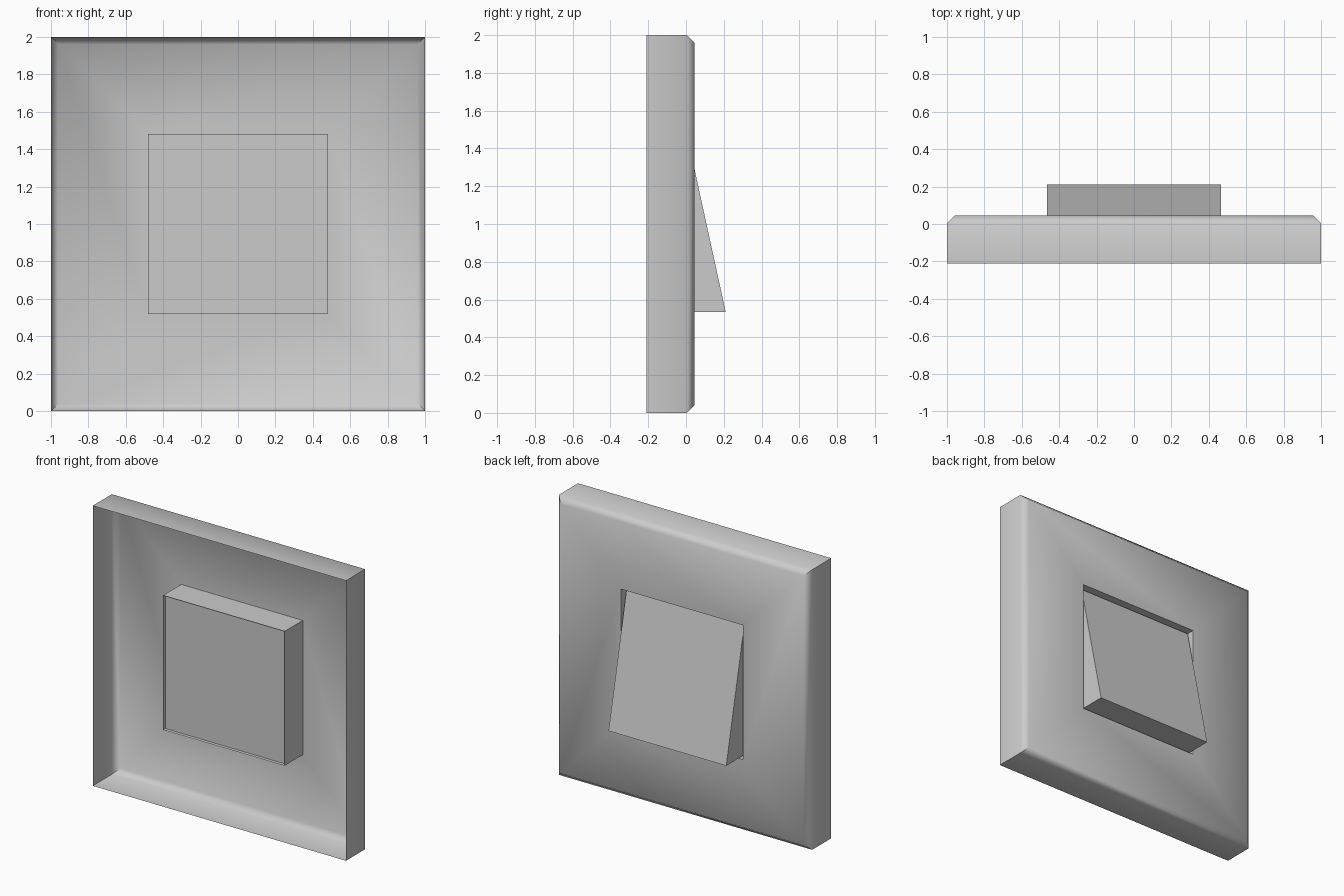
import bpy, bmesh, math

if "Cube" in bpy.data.objects:
    bpy.data.objects.remove(bpy.data.objects["Cube"])


def square(half_x, half_z, y):
    return [(-half_x, y, 1 - half_z), (half_x, y, 1 - half_z),
            (half_x, y, 1 + half_z), (-half_x, y, 1 + half_z)]


def make_shell(name, rings, cap_last=False, cap_first=False, smooth=0):
    """Thin shell lofted through four-cornered rings."""
    bm = bmesh.new()
    loops = [[bm.verts.new(p) for p in ring] for ring in rings]
    for a, b in zip(loops, loops[1:]):
        for i in range(4):
            j = (i + 1) % 4
            bm.faces.new((a[i], b[i], b[j], a[j]))
    if cap_last:
        bm.faces.new(loops[-1])
    if cap_first:
        bm.faces.new(loops[0])
    bmesh.ops.recalc_face_normals(bm, faces=bm.faces)
    mesh = bpy.data.meshes.new(name)
    bm.to_mesh(mesh)
    bm.free()
    obj = bpy.data.objects.new(name, mesh)
    bpy.context.collection.objects.link(obj)
    if smooth:
        bpy.ops.object.select_all(action='DESELECT')
        obj.select_set(True)
        bpy.context.view_layer.objects.active = obj
        bpy.ops.object.shade_smooth_by_angle(angle=math.radians(smooth))
    return obj


FRONT = 0.045   # outer face of the wall plate

# Hollow wall plate: straight sides, chamfer, and face with a square opening
make_shell("wall_plate", [
    square(1, 1, -0.21),
    square(1, 1, 0.005),
    square(0.96, 0.96, FRONT),
    square(0.48, 0.48, FRONT),
], smooth=50)

# Housing walls behind the opening, closed by a slightly recessed panel
make_shell("switch_housing", [
    square(0.48, 0.48, FRONT),
    square(0.48, 0.48, -0.16),
])
make_shell("housing_back", [
    square(0.48, 0.48, -0.16),
    square(0.48, 0.48, -0.135),
], cap_last=True)

# Tilted rocker, pressed in at the top
rocker_face = square(0.465, 0.465, 0.007)
rocker_face = [(x, 0.007 if z > 1 else 0.21, z) for x, y, z in rocker_face]
make_shell("rocker", [square(0.465, 0.465, -0.1), rocker_face], cap_last=True)
